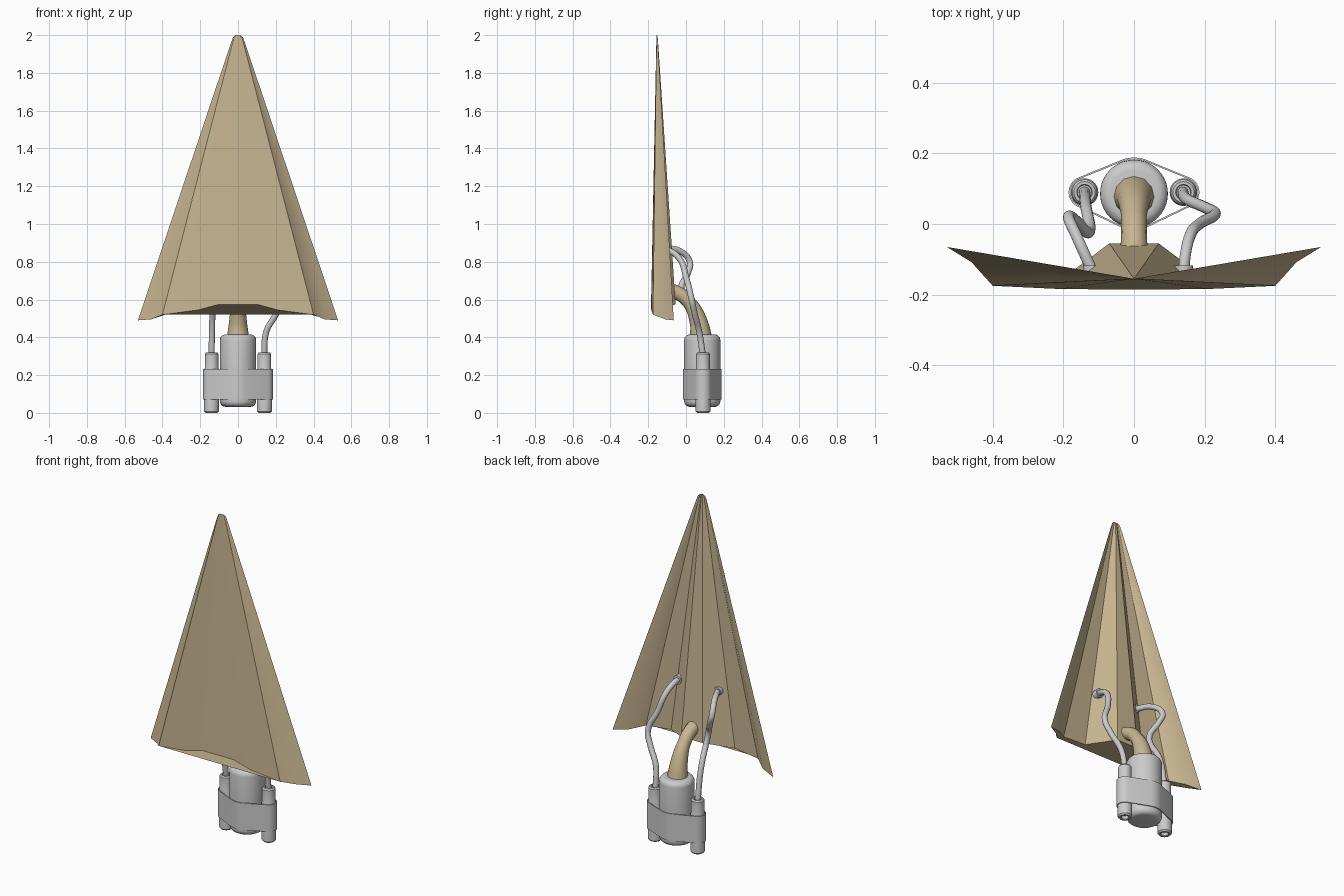
import bpy, bmesh, math

if "Cube" in bpy.data.objects:
    bpy.data.objects.remove(bpy.data.objects["Cube"])

tan = bpy.data.materials.new("tan")
tan.diffuse_color = (0.58, 0.47, 0.29, 1)
tan.use_nodes = True
tan.node_tree.nodes["Principled BSDF"].inputs["Base Color"].default_value = tan.diffuse_color


def finish(obj, angle=30):
    bpy.ops.object.select_all(action='DESELECT')
    bpy.context.view_layer.objects.active = obj
    obj.select_set(True)
    bpy.ops.object.shade_smooth_by_angle(angle=math.radians(angle))
    return obj


def loft(name, rings, caps=True, mat=None, angle=30):
    """Skin a list of equally long closed rings."""
    bm = bmesh.new()
    vs = [[bm.verts.new(p) for p in r] for r in rings]
    n = len(rings[0])
    for a, b in zip(vs, vs[1:]):
        for i in range(n):
            j = (i + 1) % n
            bm.faces.new((a[i], a[j], b[j], b[i]))
    if caps:
        bm.faces.new(vs[0][::-1])
        bm.faces.new(vs[-1])
    bmesh.ops.recalc_face_normals(bm, faces=bm.faces)
    me = bpy.data.meshes.new(name)
    bm.to_mesh(me)
    bm.free()
    obj = bpy.data.objects.new(name, me)
    bpy.context.collection.objects.link(obj)
    if mat:
        me.materials.append(mat)
    return finish(obj, angle)


def lathe(name, profile, x, y, n=32):
    rings = [[(x + r * math.cos(2 * math.pi * i / n),
               y + r * math.sin(2 * math.pi * i / n), z) for i in range(n)]
             for r, z in profile]
    return loft(name, rings)


def tube(name, pts, radius, mat=None):
    """Swept round tube through points (x, y, z, radius factor)."""
    cu = bpy.data.curves.new(name, 'CURVE')
    cu.dimensions = '3D'
    cu.bevel_depth = radius
    cu.bevel_resolution = 4
    cu.resolution_u = 8
    cu.use_fill_caps = True
    sp = cu.splines.new('BEZIER')
    sp.bezier_points.add(len(pts) - 1)
    for b, p in zip(sp.bezier_points, pts):
        b.co = p[:3]
        b.radius = p[3] if len(p) > 3 else 1
        b.handle_left_type = b.handle_right_type = 'AUTO'
    obj = bpy.data.objects.new(name, cu)
    bpy.context.collection.objects.link(obj)
    bpy.ops.object.select_all(action='DESELECT')
    bpy.context.view_layer.objects.active = obj
    obj.select_set(True)
    bpy.ops.object.convert(target='MESH')
    obj = bpy.context.object
    if mat:
        obj.data.materials.append(mat)
    return finish(obj, 40)


# Tall folded shell: right half of the bottom rim, front centre to back centre
half = [(0.10, -0.185, 0.575), (0.21, -0.184, 0.545), (0.40, -0.175, 0.52),
        (0.46, -0.108, 0.495), (0.53, -0.065, 0.49), (0.44, -0.095, 0.505),
        (0.37, -0.150, 0.525), (0.21, -0.160, 0.540), (0.07, -0.055, 0.575)]
rim = half + [(-x, y, z) for x, y, z in reversed(half)]
TIP_Y, TIP_Z = -0.155, 2.07
rings = [[(x * s, TIP_Y + (y - TIP_Y) * s, TIP_Z + (z - TIP_Z) * s)
          for x, y, z in rim] for s in (1, 0.7, 0.4, 0.075)]
for s, top in ((0.05, 1.988), (0.022, 2.0)):
    rings.append([(x * s, TIP_Y + (y - TIP_Y) * s, top) for x, y, z in rim])
loft("shell", rings, mat=tan, angle=25)

# Curved neck joining shell and tank
tube("neck", [(0, 0.08, 0.39, 1.2), (0, 0.067, 0.48, 0.95), (0, 0.02, 0.58, 0.72),
              (0, -0.045, 0.635, 0.74), (0, -0.12, 0.65, 0.85)], 0.05, tan)

# Central tank with rounded shoulders
TY, TR = 0.086, 0.096
arc = [i * math.pi / 10 for i in range(6)]
c = 0.03
profile = [(TR - c + c * math.sin(a), 0.032 + c - c * math.cos(a)) for a in arc]
profile += [(TR - c + c * math.cos(a), 0.415 - c + c * math.sin(a)) for a in arc]
lathe("tank", profile, 0, TY, 40)

# Side canisters with recessed ends
CX, CY, CR = 0.14, 0.09, 0.039
can = [(0.016, 0.02), (0.02, 0.003), (0.024, 0), (0.032, 0), (CR, 0.008), (CR, 0.225),
       (CR - 0.003, 0.235), (CR - 0.003, 0.312), (0.03, 0.32), (0.022, 0.32), (0.02, 0.305)]
for side, label in ((-1, "left"), (1, "right")):
    lathe("canister_" + label, can, side * CX, CY, 28)

# Strap wrapped round the tank and canisters
circles = [(0, TY, TR), (-CX, CY, CR), (CX, CY, CR)]


def outline(offset, z):
    pts = []
    for i in range(72):
        a = 2 * math.pi * (i + 0.5) / 72
        u, v = math.cos(a), math.sin(a)
        x, y, r = max(circles, key=lambda k: k[0] * u + k[1] * v + k[2])
        pts.append((x + (r + offset) * u, y + (r + offset) * v, z))
    return pts


z0, z1 = 0.072, 0.232
loft("strap", [outline(0.001, z0), outline(0.006, z0), outline(0.006, z1),
               outline(0.001, z1), outline(0.001, z0)], caps=False)

# Hoses from the canisters to the back of the shell
tube("hose_left", [(-0.14, 0.09, 0.30), (-0.137, 0.055, 0.48), (-0.13, -0.025, 0.66),
                   (-0.165, 0.01, 0.74), (-0.185, 0.02, 0.80), (-0.16, -0.04, 0.86),
                   (-0.115, -0.14, 0.87)], 0.016)
tube("hose_right", [(0.138, 0.09, 0.30), (0.15, 0.07, 0.43), (0.205, 0.045, 0.53),
                    (0.23, 0.03, 0.60), (0.185, 0.0, 0.72), (0.16, -0.03, 0.81),
                    (0.145, -0.09, 0.86), (0.14, -0.15, 0.87)], 0.016)
for x, label in ((-0.119, "left"), (0.141, "right")):
    tube("hose_socket_" + label, [(x, -0.118, 0.87), (x, -0.15, 0.87)], 0.026)
